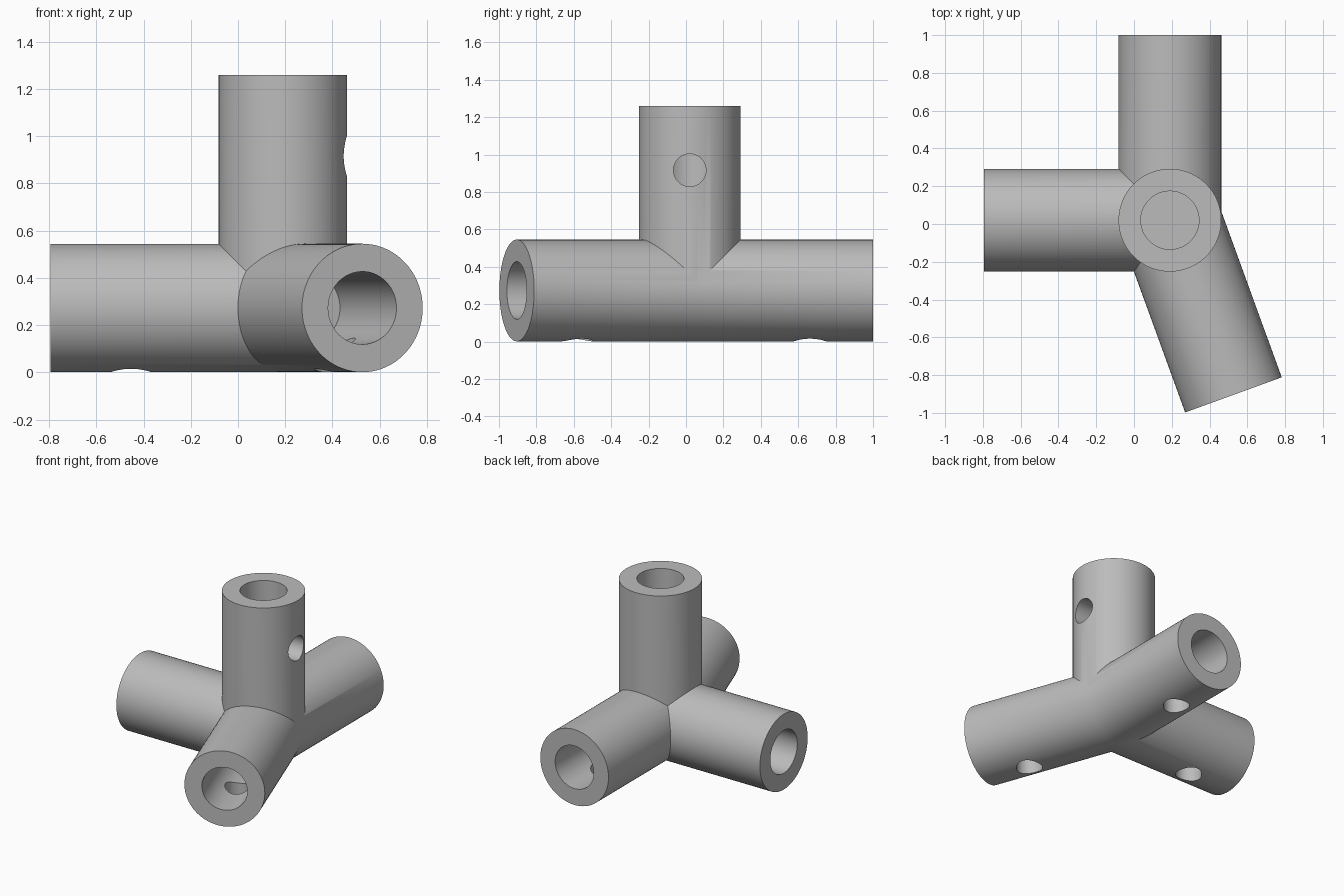
import bpy
import bmesh
from math import sin, cos, tan, pi, radians
from mathutils import Vector, Matrix

if "Cube" in bpy.data.objects:
    bpy.data.objects.remove(bpy.data.objects["Cube"], do_unlink=True)

SIDES = 80
CENTER = Vector((0.19, 0.02, 0.273))
RADIUS = 0.272
LENGTH = 0.984
BORE_RADIUS = 0.154
BORE_DEPTH = 0.7
HOLE_RADIUS = 0.087
HOLE_AT = 0.643
BEND = radians(20)

LEFT, BACK = Vector((-1, 0, 0)), Vector((0, 1, 0))
UP, DOWN = Vector((0, 0, 1)), Vector((0, 0, -1))
FRONT = Vector((sin(BEND), -cos(BEND), 0))
FRONT_SIDE = Vector((cos(BEND), sin(BEND), 0))

grey = bpy.data.materials.new("plain grey")
grey.use_nodes = True
grey.diffuse_color = (0.5, 0.5, 0.5, 1)
grey.node_tree.nodes["Principled BSDF"].inputs["Base Color"].default_value = (0.5, 0.5, 0.5, 1)


def finish(name, bm):
    bmesh.ops.recalc_face_normals(bm, faces=bm.faces)
    mesh = bpy.data.meshes.new(name)
    bm.to_mesh(mesh)
    bm.free()
    mesh.materials.append(grey)
    obj = bpy.data.objects.new(name, mesh)
    bpy.context.collection.objects.link(obj)
    return obj


def rod(name, start, direction, length, radius):
    """Solid cylinder running from start along direction."""
    bm = bmesh.new()
    turn = direction.to_track_quat('Z', 'Y').to_matrix().to_4x4()
    place = Matrix.Translation(start + direction * length / 2) @ turn
    bmesh.ops.create_cone(bm, cap_ends=True, segments=SIDES, radius1=radius,
                          radius2=radius, depth=length,
                          matrix=place @ Matrix.Rotation(pi / SIDES, 4, 'Z'))
    return finish(name, bm)


def bent_rod(name):
    """Back and front arms as one mitred bar."""
    bm = bmesh.new()
    rings = [[], [], []]
    for i in range(SIDES):
        a = 2 * pi * i / SIDES
        u, w = RADIUS * cos(a), UP * RADIUS * sin(a)
        rings[0].append(bm.verts.new(CENTER + Vector((u, LENGTH - 0.004, 0)) + w))
        rings[1].append(bm.verts.new(CENTER + Vector((u, u * tan(BEND / 2), 0)) + w))
        rings[2].append(bm.verts.new(CENTER + FRONT * LENGTH + FRONT_SIDE * u + w))
    for a, b in zip(rings, rings[1:]):
        for i in range(SIDES):
            j = (i + 1) % SIDES
            bm.faces.new((a[i], a[j], b[j], b[i]))
    bm.faces.new(rings[0])
    bm.faces.new(rings[2])
    return finish(name, bm)


def combine(target, tool, operation):
    mod = target.modifiers.new("combine", 'BOOLEAN')
    mod.operation = operation
    mod.solver = 'EXACT'
    mod.object = tool
    bpy.context.view_layer.objects.active = target
    bpy.ops.object.modifier_apply(modifier=mod.name)
    bpy.data.objects.remove(tool, do_unlink=True)


# Solid arms
fitting = bent_rod("pipe_fitting")
combine(fitting, rod("side_arm", CENTER, LEFT, LENGTH, RADIUS), 'UNION')
combine(fitting, rod("upright_arm", CENTER, UP, LENGTH + 0.003, RADIUS), 'UNION')

# Blind socket in each arm, with a screw hole through one wall
for arm, hole_side in ((LEFT, DOWN), (BACK, DOWN), (FRONT, DOWN), (UP, Vector((1, 0, 0)))):
    bore = rod("bore_cutter", CENTER + arm * (LENGTH - BORE_DEPTH), arm,
               BORE_DEPTH + 0.1, BORE_RADIUS)
    combine(fitting, bore, 'DIFFERENCE')
    hole = rod("hole_cutter", CENTER + arm * HOLE_AT, hole_side, 0.4, HOLE_RADIUS)
    combine(fitting, hole, 'DIFFERENCE')

# Smooth walls with crisp rims
bpy.ops.object.select_all(action='DESELECT')
fitting.select_set(True)
bpy.context.view_layer.objects.active = fitting
bpy.ops.object.shade_smooth_by_angle(angle=radians(30))
